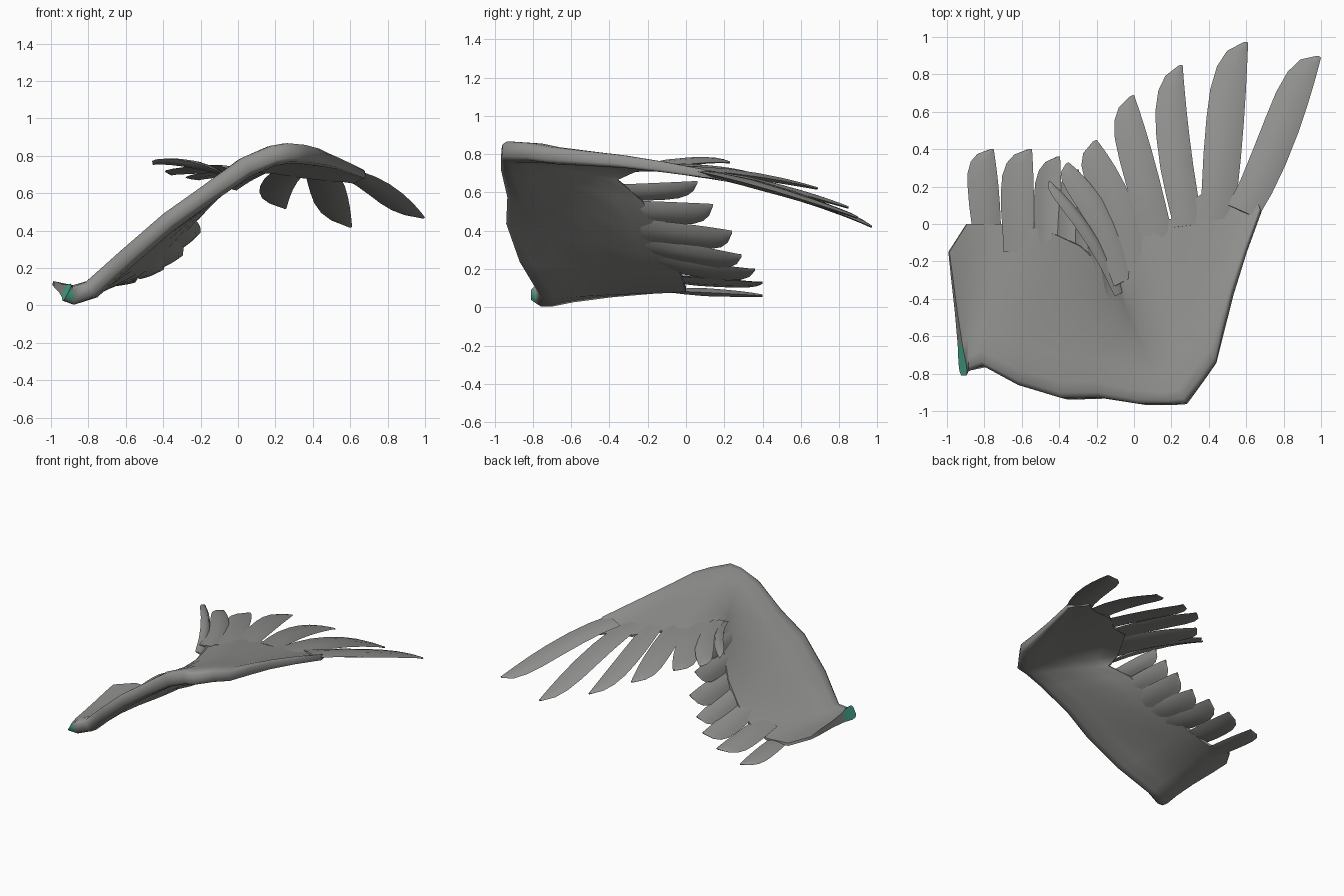
import bpy, bmesh, math
from mathutils import Vector as V


def material(name, rgb):
    m = bpy.data.materials.new(name)
    m.diffuse_color = (*rgb, 1)
    return m


GREY = material("feather_grey", (0.28, 0.28, 0.27))
TEAL = material("root_teal", (0.08, 0.45, 0.32))


def finish(name, bm):
    bmesh.ops.recalc_face_normals(bm, faces=bm.faces)
    me = bpy.data.meshes.new(name)
    bm.to_mesh(me)
    bm.free()
    ob = bpy.data.objects.new(name, me)
    bpy.context.collection.objects.link(ob)
    me.materials.append(GREY)
    me.materials.append(TEAL)
    bpy.ops.object.select_all(action='DESELECT')
    ob.select_set(True)
    bpy.context.view_layer.objects.active = ob
    bpy.ops.object.shade_smooth_by_angle(angle=math.radians(62))
    return ob


# Wing sheet: leading-edge point, trailing-edge point, half thickness
sections = [
    ((-0.91, -0.81, 0.065), (-0.99, -0.15, 0.12), 0.050),
    ((-0.88, -0.785, 0.05), (-0.895, 0.00, 0.10), 0.052),
    ((-0.79, -0.76, 0.085), (-0.71, 0.00, 0.09), 0.052),
    ((-0.60, -0.865, 0.26), (-0.54, -0.02, 0.16), 0.050),
    ((-0.37, -0.935, 0.46), (-0.41, -0.06, 0.26), 0.050),
    ((-0.17, -0.93, 0.60), (-0.28, -0.12, 0.40), 0.050),
    ((0.05, -0.965, 0.75), (-0.16, -0.23, 0.56), 0.055),
    ((0.20, -0.965, 0.81), (-0.07, -0.36, 0.67), 0.055),
    ((0.28, -0.96, 0.82), (-0.07, -0.26, 0.72), 0.055),
    ((0.37, -0.84, 0.815), (0.08, 0.00, 0.72), 0.050),
    ((0.44, -0.74, 0.80), (0.21, 0.03, 0.71), 0.045),
    ((0.485, -0.55, 0.785), (0.36, 0.16, 0.685), 0.038),
    ((0.53, -0.37, 0.77), (0.50, 0.18, 0.67), 0.033),
    ((0.60, -0.15, 0.74), (0.56, 0.20, 0.665), 0.028),
    ((0.68, 0.07, 0.705), (0.62, 0.24, 0.655), 0.022),
]
chord = [(0, .6), (.03, .92), (.1, 1), (.25, .7), (.5, .45), (.8, .35), (1, .2)]

bm = bmesh.new()
rings = []
for i, (a, b, h) in enumerate(sections):
    a, b = V(a), V(b)
    lo, hi = sections[max(i - 1, 0)], sections[min(i + 1, len(sections) - 1)]
    upper, lower = [], []
    for s, t in chord:
        span = V(hi[0]).lerp(V(hi[1]), s) - V(lo[0]).lerp(V(lo[1]), s)
        n = span.cross(b - a).normalized()
        if n.z < 0:
            n = -n
        p = a.lerp(b, s)
        upper.append(bm.verts.new(p + n * h * t))
        lower.append(bm.verts.new(p - n * h * t))
    rings.append(upper + lower[::-1])
N = len(rings[0])
for i, (r, q) in enumerate(zip(rings, rings[1:])):
    for k in range(N):
        f = bm.faces.new((r[k], r[(k + 1) % N], q[(k + 1) % N], q[k]))
        if i == 0 and k == N - 1:        # front of the shoulder stump
            f.material_index = 1
for r in (rings[0], rings[-1]):          # end caps
    for k in range(N // 2 - 1):
        f = bm.faces.new((r[k], r[k + 1], r[N - 2 - k], r[N - 1 - k]))
        if r is rings[0] and k < 3:
            f.material_index = 1
finish("wing_sheet", bm)

# Feather blade: outer edge runs base-mid-tip, other edge is offset and rounds to the tip
blade = [(0, .9), (.2, .95), (.4, 1), (.6, 1), (.75, .95), (.87, .8), (.95, .55), (1, .12)]


def feather(name, base, mid, tip, width, thick=0.02):
    base, mid, tip, width = V(base), V(mid), V(tip), V(width)
    ctrl = mid * 2 - (base + tip) / 2
    n = (tip - base).cross(width).normalized()
    if n.z < 0:
        n = -n
    bm = bmesh.new()
    rows = []
    for t, w in blade:
        p = base * (1 - t) ** 2 + ctrl * 2 * t * (1 - t) + tip * t * t
        h = thick * (0.35 + 0.65 * min(1, t * 3)) * (1 - 0.7 * t ** 3)   # buried root is thin
        row = [p, p + width * w * .3 + n * h, p + width * w * .7 + n * h * .7,
               p + width * w, p + width * w * .7 - n * h * .7, p + width * w * .3 - n * h]
        rows.append([bm.verts.new(c) for c in row])
    for r, q in zip(rows, rows[1:]):
        for k in range(6):
            bm.faces.new((r[k], r[(k + 1) % 6], q[(k + 1) % 6], q[k]))
    bm.faces.new(rows[0])
    bm.faces.new(rows[-1])
    finish(name, bm)


# Long hand feathers fanning from the wrist
hand = [
    ((.66, .03, .715), (.845, .40, .625), (1.0, .89, .47), (-.175, .08, -.01)),
    ((.53, .0, .70), (.58, .45, .61), (.61, .97, .42), (-.20, .02, .02)),
    ((.37, .0, .71), (.305, .40, .64), (.26, .85, .52), (-.175, -.02, .02)),
    ((.22, -.12, .73), (.115, .32, .69), (.0, .69, .62), (-.17, -.06, .01)),
    ((.08, -.20, .735), (-.02, .15, .71), (-.20, .45, .675), (-.17, -.08, .0)),
    ((-.0, -.28, .73), (-.14, .08, .72), (-.35, .33, .70), (-.12, -.06, .02)),
    ((-.05, -.36, .69), (-.23, -.02, .745), (-.45, .23, .755), (-.06, -.03, .03)),
]
for i, f in enumerate(hand):
    feather(f"hand_feather_{i + 1}", *f, thick=0.022)

# Shorter arm feathers along the trailing edge
arm = [
    ((-.71, -.10, .085), (-.72, .15, .075), (-.75, .40, .06), (-.165, 0, .005)),
    ((-.54, -.15, .17), (-.535, .12, .15), (-.545, .40, .13), (-.175, 0, -.04)),
    ((-.40, -.20, .285), (-.39, .08, .235), (-.395, .36, .20), (-.145, 0, -.08)),
    ((-.32, -.25, .37), (-.295, .03, .325), (-.295, .29, .275), (-.12, 0, -.10)),
    ((-.24, -.30, .465), (-.21, .0, .435), (-.20, .24, .40), (-.105, 0, -.12)),
    ((-.17, -.36, .56), (-.16, -.08, .55), (-.175, .14, .54), (-.085, 0, -.115)),
    ((-.10, -.40, .64), (-.115, -.15, .65), (-.15, .06, .66), (-.07, 0, -.09)),
]
for i, f in enumerate(arm):
    feather(f"arm_feather_{i + 1}", *f, thick=0.022)
